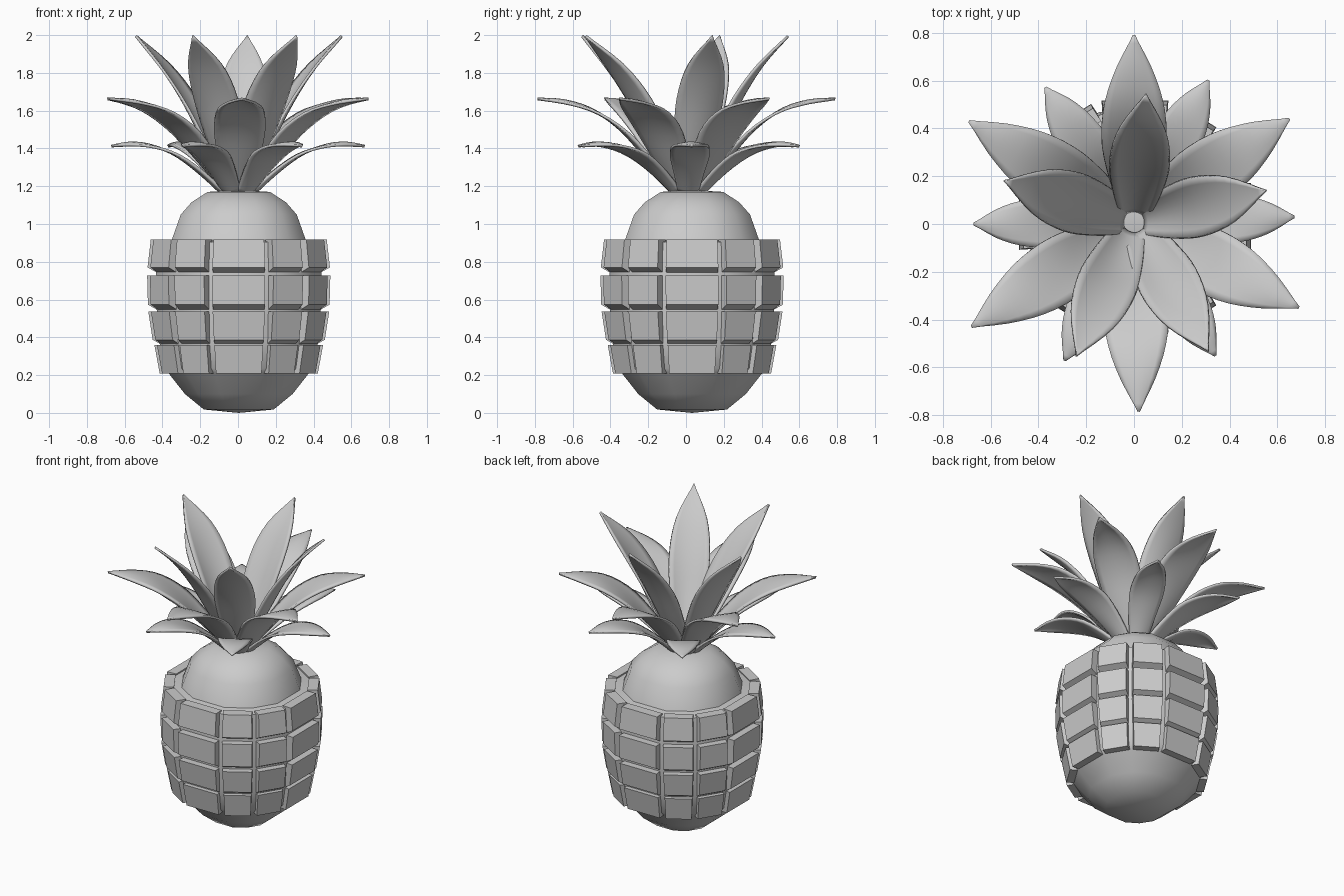
import bpy, bmesh, math
from mathutils import Vector

if "Cube" in bpy.data.objects:
    bpy.data.objects.remove(bpy.data.objects["Cube"])

CX, CY = 0.004, 0.032            # body sits slightly behind the origin
# uneven groove angles, repeated for each quarter turn
GROOVES = [math.radians(q * 90 + a) for q in range(4) for a in (18.7, 45, 71.3)]
FLAT = math.cos(math.radians(18.7))


def make_object(name, bm, angle):
    bmesh.ops.recalc_face_normals(bm, faces=bm.faces[:])
    me = bpy.data.meshes.new(name)
    bm.to_mesh(me)
    bm.free()
    ob = bpy.data.objects.new(name, me)
    bpy.context.collection.objects.link(ob)
    bpy.ops.object.select_all(action='DESELECT')
    ob.select_set(True)
    bpy.context.view_layer.objects.active = ob
    if angle:
        bpy.ops.object.shade_smooth_by_angle(angle=math.radians(angle))
    return ob


def polar(r, a, z):
    return Vector((CX + r * math.cos(a), CY + r * math.sin(a), z))


# Core: twelve-sided lathe with rounded base, grooved middle and dome
profile = [(.185, .018), (.285, .10), (.37, .208), (.395, .235), (.42, .375),
           (.435, .555), (.437, .75), (.425, .905), (.355, .915),
           (.307, 1.05), (.25, 1.115), (.165, 1.17)]
bm = bmesh.new()
rings = [[bm.verts.new(polar(r / FLAT, a, z)) for a in GROOVES] for r, z in profile]
n = len(GROOVES)
for lo, hi in zip(rings, rings[1:]):
    for i in range(n):
        j = (i + 1) % n
        bm.faces.new((lo[i], lo[j], hi[j], hi[i]))
for ring, z in ((rings[0], 0), (rings[-1], 1.18)):
    tip = bm.verts.new((CX, CY, z))
    for i in range(n):
        bm.faces.new((ring[i], ring[(i + 1) % n], tip))
make_object("fruit_core", bm, 40)

# Raised blocks: four rows of bevelled tiles (z low, z high, radius low, radius high)
rows = [(.208, .36, .415, .443), (.387, .536, .452, .475),
        (.573, .727, .477, .481), (.77, .918, .479, .462)]
DEPTH, GAP = 0.06, math.radians(2.6)
bm = bmesh.new()
for z0, z1, r0, r1 in rows:
    for i in range(n):
        a0, a1 = GROOVES[i], GROOVES[(i + 1) % n]
        if a1 < a0:
            a1 += 2 * math.pi
        quads = []
        for depth, gap, dz in ((0, GAP, 0), (DEPTH, GAP * .3, .036)):
            lo, hi = (r0 - depth) / .953, (r1 - depth) / .953
            bottom = z0 - (0 if z0 < .25 else dz)
            quads.append([bm.verts.new(polar(r, a, z)) for r, a, z in (
                (lo, a0 + gap, bottom), (lo, a1 - gap, bottom),
                (hi, a1 - gap, z1), (hi, a0 + gap, z1))])
        outer, inner = quads
        bm.faces.new(outer)
        bm.faces.new(inner[::-1])
        for k in range(4):
            m = (k + 1) % 4
            bm.faces.new((outer[k], inner[k], inner[m], outer[m]))
make_object("skin_blocks", bm, 0)


def spline(pts, t):
    """Catmull-Rom interpolation of tuples, t in 0..1."""
    s = t * (len(pts) - 1)
    i = min(int(s), len(pts) - 2)
    f = s - i
    p = [pts[max(0, min(len(pts) - 1, i + k))] for k in (-1, 0, 1, 2)]
    return [.5 * (2 * b + (c - a) * f + (2 * a - 5 * b + 4 * c - d) * f * f
                  + (3 * b - a - 3 * c + d) * f ** 3) for a, b, c, d in zip(*p)]


def leaf(name, tip, path, cup, hood):
    """Pointed leaf, cupped at the base and hooded at the tip; path holds (reach, height, half width)."""
    base = Vector((0, .01))
    out = Vector(tip) - base
    scale = out.length / path[-1][0]
    out.normalize()
    side = Vector((-out.y, out.x, 0))
    steps, across = 16, 8
    bm = bmesh.new()
    grid = []
    for s in range(steps + 1):
        t = s / steps
        r, z, w = spline(path, t)
        ra, za, _ = spline(path, max(0, t - .02))
        rb, zb, _ = spline(path, min(1, t + .02))
        length = math.hypot(rb - ra, zb - za)
        inward = Vector((out.x * (za - zb), out.y * (za - zb), rb - ra)) / length
        mid = Vector((base.x + out.x * r * scale, base.y + out.y * r * scale, z))
        w = max(w, .002)
        bend = cup + (hood - cup) * t
        grid.append([bm.verts.new(mid + side * w * u + inward * bend * w * (u * u - .2))
                     for u in (2 * k / across - 1 for k in range(across + 1))])
    for a, b in zip(grid, grid[1:]):
        for k in range(across):
            bm.faces.new((a[k], a[k + 1], b[k + 1], b[k]))
    ob = make_object(name, bm, 60)
    mod = ob.modifiers.new("thickness", 'SOLIDIFY')
    mod.thickness = .014
    mod.offset = 0


# Crown: three tiers of leaves
tall = [(.035, 1.16, .06), (.17, 1.42, .105), (.29, 1.65, .125),
        (.42, 1.84, .095), (.57, 1.995, .0)]
middle = [(.06, 1.16, .06), (.20, 1.33, .105), (.34, 1.49, .135),
          (.49, 1.60, .125), (.64, 1.65, .075), (.785, 1.662, .0)]
low = [(.08, 1.16, .05), (.20, 1.27, .08), (.33, 1.365, .105),
       (.46, 1.415, .095), (.57, 1.427, .06), (.67, 1.412, .0)]

for i, tip in enumerate([(-.54, .18), (.05, .54), (.55, .14), (.31, -.53), (-.24, -.55)]):
    leaf(f"tall_leaf_{i + 1}", tip, tall, .45, 0)
for i, tip in enumerate([(0, .79), (.65, .44), (.69, -.35), (.02, -.785), (-.68, -.43), (-.69, .43)]):
    leaf(f"middle_leaf_{i + 1}", tip, middle, .35, -.3)
for i, tip in enumerate([(.67, .03), (.31, .6), (-.37, .57), (-.67, 0), (-.29, -.57), (.34, -.55)]):
    leaf(f"low_leaf_{i + 1}", tip, low, .35, -.35)
